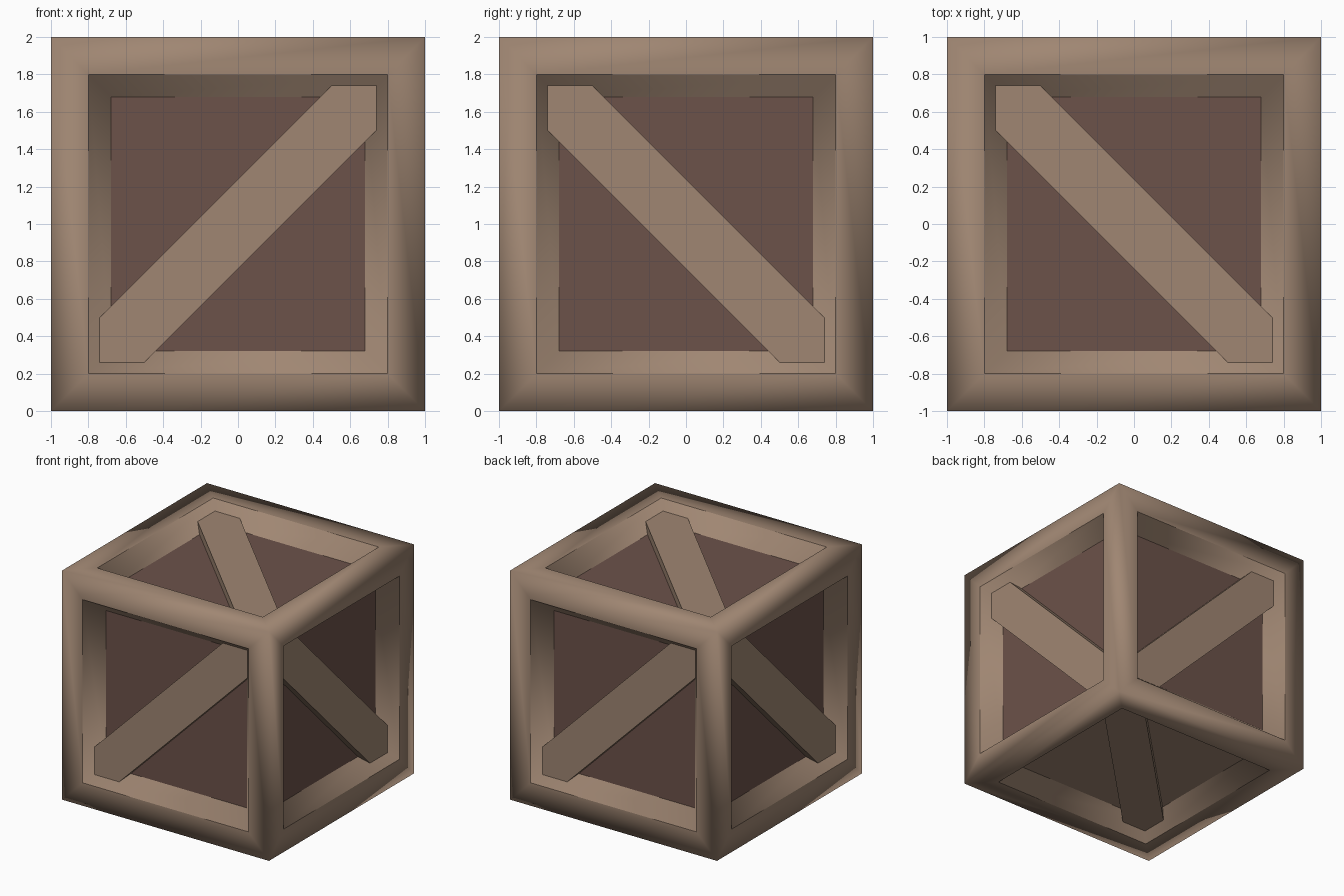
import bpy, bmesh
from math import pi
from mathutils import Matrix, Vector

if "Cube" in bpy.data.objects:
    bpy.data.objects.remove(bpy.data.objects["Cube"])


def material(name, rgb):
    m = bpy.data.materials.new(name)
    m.diffuse_color = (*rgb, 1)
    m.use_nodes = True
    m.node_tree.nodes["Principled BSDF"].inputs["Base Color"].default_value = m.diffuse_color
    return m


frame_wood = material("frame_wood", (0.35, 0.24, 0.17))
panel_wood = material("panel_wood", (0.15, 0.085, 0.068))


def make_object(name, bm, *mats):
    bmesh.ops.recalc_face_normals(bm, faces=bm.faces[:])
    me = bpy.data.meshes.new(name)
    bm.to_mesh(me)
    bm.free()
    for m in mats:
        me.materials.append(m)
    ob = bpy.data.objects.new(name, me)
    bpy.context.collection.objects.link(ob)
    return ob


# Crate body: cube, each side inset to a border, then sunk with sloped walls
bm = bmesh.new()
bmesh.ops.create_cube(bm, size=2, matrix=Matrix.Translation((0, 0, 1)))
panels = bm.faces[:]
bmesh.ops.inset_individual(bm, faces=panels, thickness=0.2, use_even_offset=True)
for f in panels:
    for e in f.edges:
        e.smooth = False          # crisp rim around each opening
bmesh.ops.inset_individual(bm, faces=panels, thickness=0.12, depth=-0.15,
                           use_even_offset=True)
for f in bm.faces:
    f.smooth = True
for f in panels:
    if f.normal.z < -0.5:         # underside panel stays flat, frame coloured
        f.smooth = False
    else:
        f.material_index = 1
make_object("crate_body", bm, frame_wood, panel_wood)

# Diagonal braces: six-sided board, front at depth 0.075, back in the panel
A, B, FRONT, BACK = 0.74, 0.50, 0.925, 0.85
OUTLINE = [(-A, -A), (-B, -A), (A, B), (A, A), (B, A), (-A, -B)]


def brace(name, right, up, flip):
    right, up = Vector(right), Vector(up)
    out = right.cross(up)
    bm = bmesh.new()
    rings = [[bm.verts.new(right * u * flip + up * v + out * d + Vector((0, 0, 1)))
              for u, v in OUTLINE] for d in (FRONT, BACK)]
    bm.faces.new(rings[0])
    bm.faces.new(rings[1])
    for i in range(6):
        j = (i + 1) % 6
        bm.faces.new((rings[0][i], rings[0][j], rings[1][j], rings[1][i]))
    make_object(name, bm, frame_wood)


brace("front_brace", (1, 0, 0), (0, 0, 1), 1)
brace("back_brace", (-1, 0, 0), (0, 0, 1), 1)
brace("right_brace", (0, 1, 0), (0, 0, 1), -1)
brace("left_brace", (0, -1, 0), (0, 0, 1), -1)
brace("top_brace", (1, 0, 0), (0, 1, 0), -1)
brace("bottom_brace", (-1, 0, 0), (0, 1, 0), -1)
